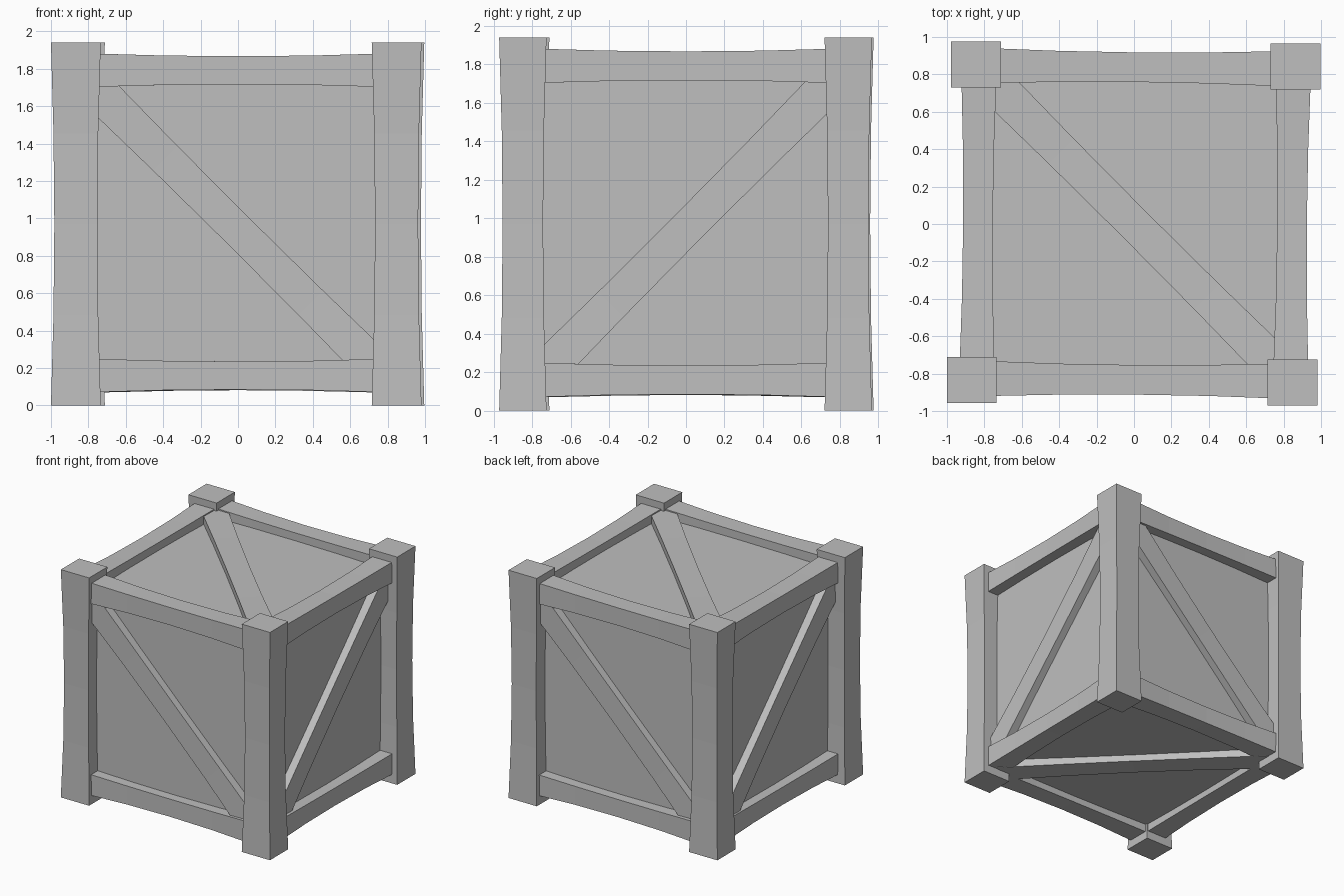
import bpy, bmesh
from mathutils import Vector, Matrix

cube = bpy.data.objects.get("Cube")
if cube:
    bpy.data.objects.remove(cube, do_unlink=True)

wood = bpy.data.materials.new("pale_grey")
wood.use_nodes = True
grey = (0.52, 0.52, 0.52, 1)
wood.diffuse_color = grey
wood.node_tree.nodes["Principled BSDF"].inputs["Base Color"].default_value = grey

MID = 0.97  # height of the crate's centre


def finish(name, bm):
    bmesh.ops.recalc_face_normals(bm, faces=bm.faces)
    mesh = bpy.data.meshes.new(name)
    bm.to_mesh(mesh)
    bm.free()
    mesh.materials.append(wood)
    obj = bpy.data.objects.new(name, mesh)
    bpy.context.collection.objects.link(obj)


def beam(name, start, end, outward, half_width, half_depth, waist, segments=4):
    """Square timber from start to end, slimmer in the middle."""
    start, end, out = Vector(start), Vector(end), Vector(outward)
    side = (end - start).cross(out).normalized()
    bm = bmesh.new()
    rings = []
    for i in range(segments + 1):
        t = i / segments
        slim = waist * (1 - (2 * t - 1) ** 2)
        c = start.lerp(end, t)
        w, d = side * (half_width - slim), out * (half_depth - slim)
        rings.append([bm.verts.new(c + a * w + b * d)
                      for a, b in ((-1, -1), (1, -1), (1, 1), (-1, 1))])
    for r, s in zip(rings, rings[1:]):
        for k in range(4):
            n = (k + 1) % 4
            bm.faces.new((r[k], r[n], s[n], s[k]))
    bm.faces.new(rings[0])
    bm.faces.new(rings[-1])
    finish(name, bm)


# Inner box whose sides show as recessed panels
bm = bmesh.new()
bmesh.ops.create_cube(bm, size=1.66, matrix=Matrix.Translation((0, 0, MID)))
finish("inner_box", bm)

# Corner posts, each set slightly out of line
posts = {"front_right_post": (-0.867, -0.833), "front_left_post": (0.848, -0.848),
         "back_right_post": (-0.845, 0.852), "back_left_post": (0.863, 0.843)}
for name, (x, y) in posts.items():
    beam(name, (x, y, 0), (x, y, 2 * MID), (0, 1, 0), 0.133, 0.123, 0.018)

# Top and bottom rails between the posts
for level, z in (("top", 1.792), ("bottom", 0.16)):
    up = (0, 0, 1)
    rails = {"front": ((-0.8, -0.826, z), (0.8, -0.84, z)),
             "back": ((-0.8, 0.847, z), (0.8, 0.83, z)),
             "left": ((0.838, -0.8, z), (0.852, 0.8, z)),
             "right": ((-0.84, -0.8, z), (-0.829, 0.8, z))}
    for where, (a, b) in rails.items():
        beam(f"{level}_{where}_rail", a, b, up, 0.094, 0.09, 0.015)

# Diagonal braces on the four sides
R, LOW, HIGH, D = 0.78, 0.16, 1.71, 0.845
for s, where in ((-1, "front"), (1, "back")):
    beam(f"{where}_brace", (s * R, s * D, HIGH), (-s * R, s * D, LOW),
         (0, s, 0), 0.102, 0.06, 0.012)
for s, where in ((1, "left"), (-1, "right")):
    beam(f"{where}_brace", (s * D, -s * R, LOW), (s * D, s * R, HIGH + 0.02),
         (s, 0, 0), 0.102, 0.06, 0.012)

# Diagonal braces on the lid and underside
for s, where in ((1, "top"), (-1, "bottom")):
    z = MID + s * 0.84
    beam(f"{where}_brace", (-R, R, z), (R, -R, z), (0, 0, s), 0.104, 0.06, 0.012)
